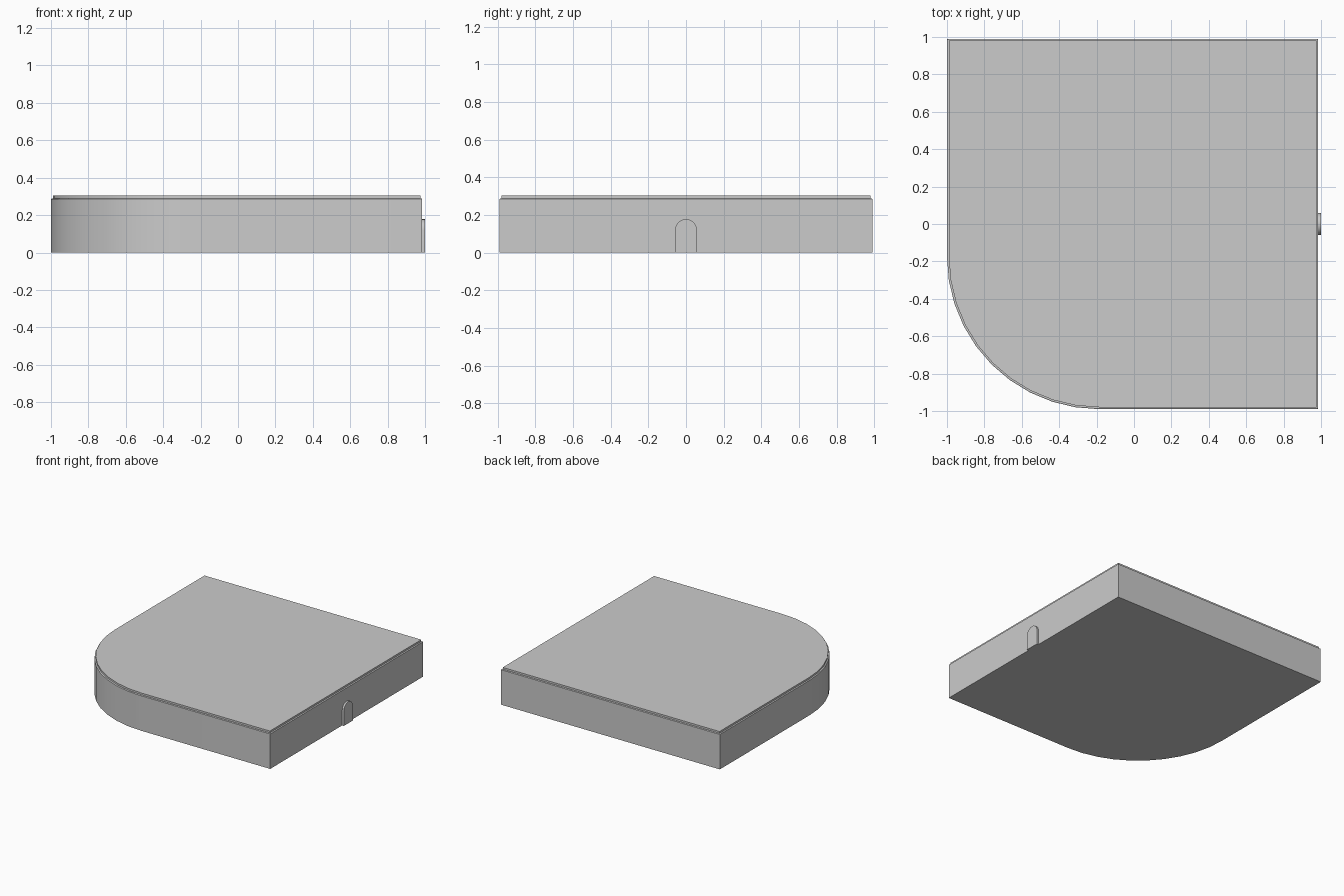
import bpy, bmesh, math
from math import sin, cos, pi

if "Cube" in bpy.data.objects:
    bpy.data.objects.remove(bpy.data.objects["Cube"])

X0, X1, Y0, Y1 = -1.0, 0.985, -0.99, 0.99
RADIUS = 0.815


def floor_outline(inset):
    """Square plan with one large rounded corner, counter-clockwise."""
    cx, cy, r = X0 + RADIUS, Y0 + RADIUS, RADIUS - inset
    pts = [(X1 - inset, Y0 + inset), (X1 - inset, Y1 - inset), (X0 + inset, Y1 - inset)]
    for i in range(11):
        a = pi + (pi / 2) * i / 10
        pts.append((cx + r * cos(a), cy + r * sin(a)))
    return pts


def loft(name, rings, smooth=True):
    """Closed solid through a list of rings of 3D points."""
    bm = bmesh.new()
    loops = [[bm.verts.new(p) for p in ring] for ring in rings]
    n = len(loops[0])
    for lo, hi in zip(loops, loops[1:]):
        for i in range(n):
            j = (i + 1) % n
            bm.faces.new((lo[i], lo[j], hi[j], hi[i]))
    bm.faces.new(loops[0][::-1])
    bm.faces.new(loops[-1])
    bmesh.ops.recalc_face_normals(bm, faces=bm.faces)
    mesh = bpy.data.meshes.new(name)
    bm.to_mesh(mesh)
    bm.free()
    ob = bpy.data.objects.new(name, mesh)
    bpy.context.collection.objects.link(ob)
    bpy.ops.object.select_all(action='DESELECT')
    ob.select_set(True)
    bpy.context.view_layer.objects.active = ob
    if smooth:
        bpy.ops.object.shade_smooth_by_angle(angle=math.radians(30))
    return ob


def slab(name, levels):
    return loft(name, [[(x, y, z) for x, y in floor_outline(d)] for d, z in levels])


# Main walls with a narrow ledge around the top
slab("wall_block", [(0, 0), (0, 0.286), (0.005, 0.289)])

# Thin inset roof slab
slab("roof_slab", [(0.01, 0.289), (0.01, 0.304)])

# Arched door standing slightly proud of the right wall
W, SPRING = 0.058, 0.12
arch = [(-W, 0), (W, 0)]
arch += [(W * cos(pi * i / 12), SPRING + W * sin(pi * i / 12)) for i in range(13)]
loft("arched_door", [[(x, y, z) for y, z in arch] for x in (X1 - 0.005, 1.0)])
